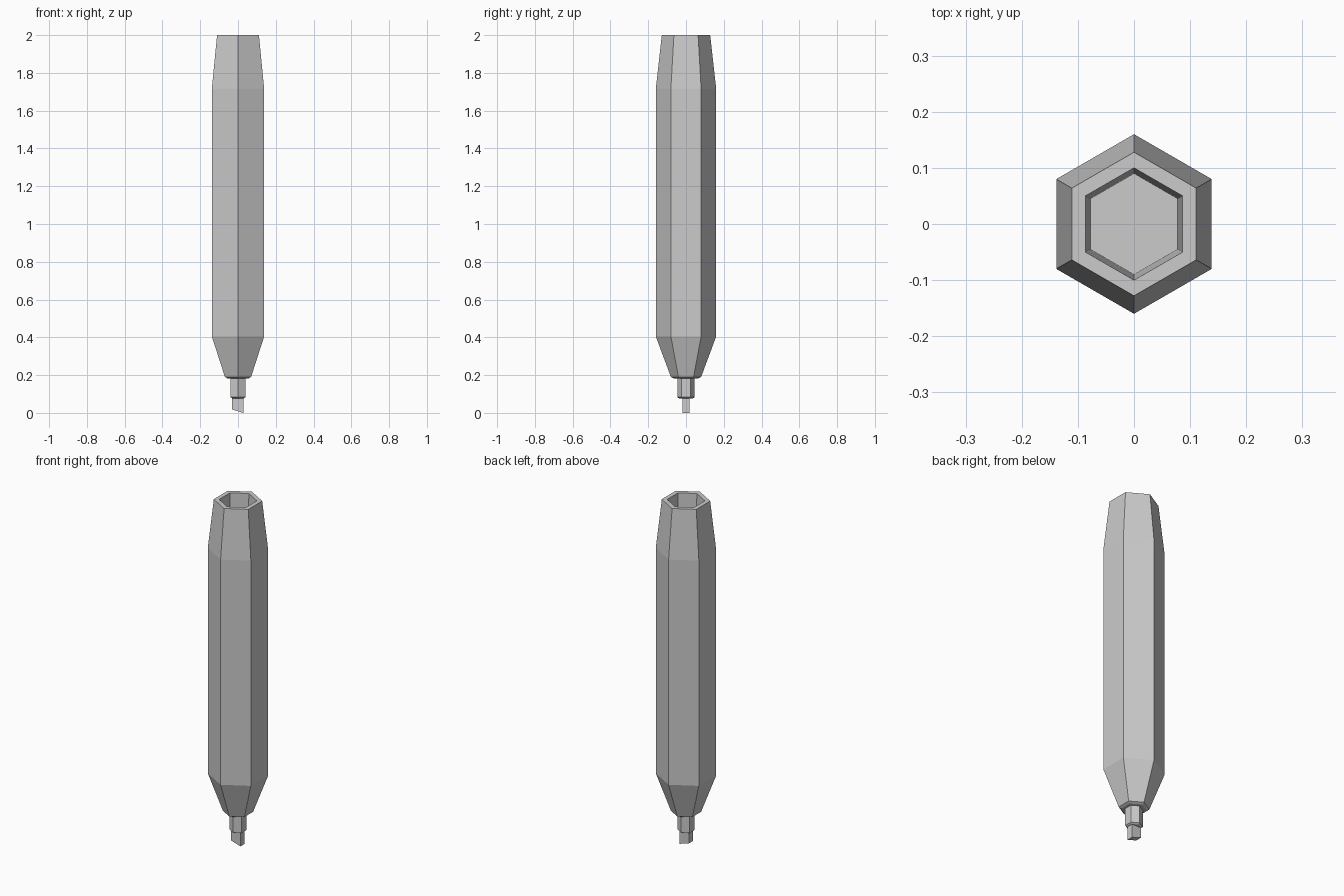
import bpy, bmesh, math

if "Cube" in bpy.data.objects:
    bpy.data.objects.remove(bpy.data.objects["Cube"])


def make_object(name, bm):
    bmesh.ops.recalc_face_normals(bm, faces=bm.faces)
    mesh = bpy.data.meshes.new(name)
    bm.to_mesh(mesh)
    bm.free()
    obj = bpy.data.objects.new(name, mesh)
    bpy.context.collection.objects.link(obj)
    return obj


def hex_loft(name, profile):
    """Loft hexagonal rings through (radius, z) pairs and cap both ends."""
    bm = bmesh.new()
    rings = []
    for r, z in profile:
        angles = [math.radians(30 + 60 * i) for i in range(6)]
        rings.append([bm.verts.new((r * math.cos(a), r * math.sin(a), z)) for a in angles])
    for low, high in zip(rings, rings[1:]):
        for i in range(6):
            j = (i + 1) % 6
            bm.faces.new((low[i], low[j], high[j], high[i]))
    bm.faces.new(rings[0])
    bm.faces.new(rings[-1])
    return make_object(name, bm)


# Barrel: tapered hexagonal body with a recess in the top end
hex_loft("barrel", [(0.065, 0.183), (0.08, 0.19), (0.16, 0.405), (0.16, 1.715),
                    (0.128, 2.0), (0.10, 2.0), (0.09, 1.75)])

# Collar that holds the nib
hex_loft("nib_collar", [(0.036, 0.077), (0.046, 0.083), (0.046, 0.19)])

# Chisel nib with a slanted writing edge
bm = bmesh.new()
bmesh.ops.create_cube(bm, size=1)
for v in bm.verts:
    right, top = v.co.x > 0, v.co.z > 0
    v.co.x = 0.028 if right else -0.031
    v.co.y *= 0.036
    v.co.z = 0.085 if top else (0.0 if right else 0.018)
make_object("chisel_nib", bm)
